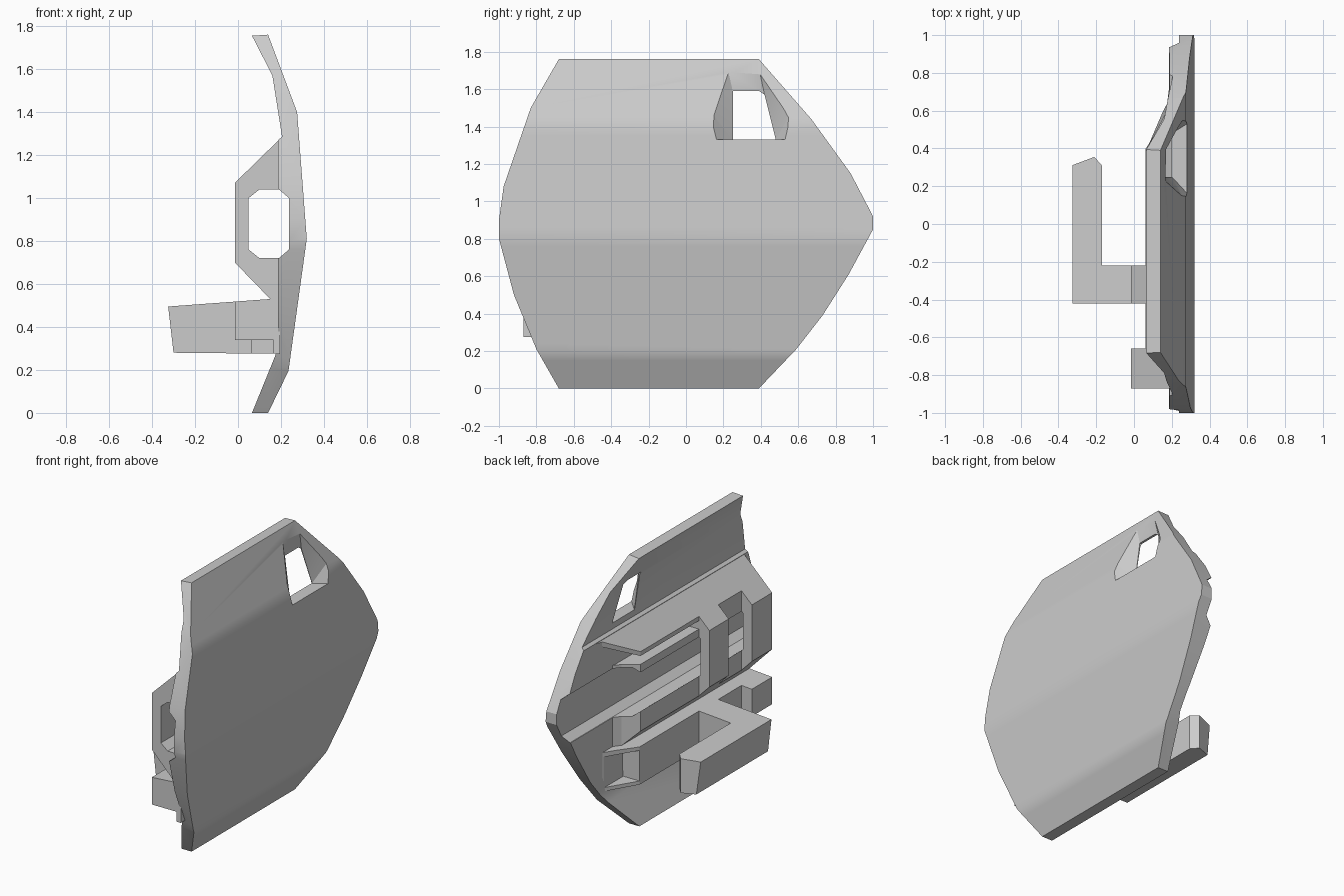
import bpy, bmesh
from mathutils import Vector

if "Cube" in bpy.data.objects:
    bpy.data.objects.remove(bpy.data.objects["Cube"])

grey = bpy.data.materials.new("plain grey")
grey.use_nodes = True
grey.diffuse_color = (0.6, 0.6, 0.6, 1)
grey.node_tree.nodes["Principled BSDF"].inputs["Base Color"].default_value = (0.6, 0.6, 0.6, 1)


def finish(name, bm):
    bmesh.ops.recalc_face_normals(bm, faces=bm.faces)
    me = bpy.data.meshes.new(name)
    bm.to_mesh(me)
    bm.free()
    me.materials.append(grey)
    ob = bpy.data.objects.new(name, me)
    bpy.context.collection.objects.link(ob)
    return ob


def prism(name, points, axis, lo, hi):
    """Extrude a 2D outline along one axis."""
    bm = bmesh.new()
    vs = []
    for a, b in points:
        co = [a, b]
        co.insert(axis, lo)
        vs.append(bm.verts.new(co))
    face = bm.faces.new(vs)
    ext = bmesh.ops.extrude_face_region(bm, geom=[face])
    shift = Vector((0, 0, 0))
    shift[axis] = hi - lo
    bmesh.ops.translate(bm, vec=shift, verts=[v for v in ext["geom"] if isinstance(v, bmesh.types.BMVert)])
    return finish(name, bm)


def box(name, x, y, z):
    return prism(name, [(x[0], y[0]), (x[1], y[0]), (x[1], y[1]), (x[0], y[1])], 2, *z)


def combine(ob, cutter, operation):
    mod = ob.modifiers.new("cut", "BOOLEAN")
    mod.operation, mod.object, mod.solver = operation, cutter, "EXACT"
    bpy.ops.object.select_all(action="DESELECT")
    bpy.context.view_layer.objects.active = ob
    ob.select_set(True)
    bpy.ops.object.modifier_apply(modifier=mod.name)
    bpy.data.objects.remove(cutter)


def soften(points, d=0.05):
    """Add a point either side of each inner corner, for a narrow smooth band."""
    out = [points[0]]
    for a, b, c in zip(points, points[1:], points[2:]):
        a, b, c = Vector(a), Vector(b), Vector(c)
        out += [b + (a - b).normalized() * d, b, b + (c - b).normalized() * d]
    return [tuple(p) for p in out] + [points[-1]]


# Curved panel: cross-section cut by the side outline
outer = soften([(.14, 0), (.235, .195), (.32, .81), (.275, 1.4), (.14, 1.76)])
inner = [(.065, 1.755), (.16, 1.57), (.205, 1.285), (.187, 1.27), (.185, .37), (.175, .27), (.065, 0)]
panel = prism("panel", outer + inner, 1, -1.1, 1.1)
outline = [(-.68, -.01), (-.68, 0), (-.80, .21), (-.92, .5), (-1, .8), (-1, .9), (-.975, 1.08),
           (-.83, 1.5), (-.68, 1.76), (.39, 1.76), (.67, 1.44), (.88, 1.15), (1, .92), (1, .85),
           (.87, .61), (.73, .39), (.59, .21), (.39, 0), (.39, -.01)]
combine(panel, prism("outline_cutter", outline, 0, -.5, .8), "INTERSECT")

# Long octagonal channel shared by the panel and the housing
channel = [(.05, .76), (.10, .72), (.19, .72), (.237, .76), (.237, 1), (.19, 1.04), (.10, 1.04), (.05, 1)]
combine(panel, prism("channel_cutter", channel, 1, -1.2, 1.2), "DIFFERENCE")

# Flared window in the upper back corner
hole = [(.25, 1.33), (.25, 1.59), (.39, 1.59), (.42, 1.57), (.48, 1.33)]
combine(panel, prism("window_cutter", hole, 0, 0, .5), "DIFFERENCE")
flare = [(.285, .145, 1.33), (.25, .13, 1.49), (.155, .22, 1.72), (.16, .39, 1.71),
         (.255, .56, 1.47), (.285, .54, 1.33)]
throat = [(.2, .25, 1.33), (.165, .25, 1.59), (.165, .39, 1.59), (.165, .42, 1.57), (.2, .48, 1.33)]
bm = bmesh.new()
for x, y, z in flare:
    bm.verts.new((x + .012, y, z))
for p in throat:
    bm.verts.new(p)
bmesh.ops.convex_hull(bm, input=bm.verts)
combine(panel, finish("flare_cutter", bm), "DIFFERENCE")

# Housing with two loops and tapering flanges
section = [(.20, 1.28), (-.015, 1.07), (-.015, .70), (.15, .53), (.20, .53)]
housing = prism("housing", section, 1, -.87, .8)
plan = [(.25, -.87), (-.015, -.87), (-.015, -.66), (.06, -.66), (.06, -.42), (-.015, -.42),
        (-.015, -.22), (.06, -.22), (.06, .385), (.18, .61), (.20, .78), (.25, .78)]
combine(housing, prism("plan_cutter", plan, 2, .4, 1.4), "INTERSECT")
combine(housing, prism("channel_cutter", channel, 1, -1.2, 1.2), "DIFFERENCE")
pocket = [(0, 1.06), (.183, 1.06), (.183, 1.23), (.06, 1.115), (0, 1.08)]
combine(housing, prism("pocket_cutter", pocket, 1, -.22, .9), "DIFFERENCE")
trim = [(-.1, .45), (.06, .385), (.152, .45), (.19, .5), (.19, .9), (-.1, .9)]
combine(housing, prism("trim_cutter", trim, 2, .4, 1.062), "DIFFERENCE")

# Lower shelf with the hooked arm
shelf_section = [(.195, .275), (.195, .53), (.15, .53), (-.325, .495), (-.30, .28)]
shelf = prism("shelf_and_hook", shelf_section, 1, -.9, .8)
shelf_plan = [(.25, -.87), (-.015, -.87), (-.015, -.66), (.06, -.66), (.06, -.42), (-.33, -.42),
              (-.33, .31), (-.21, .355), (-.17, .31), (-.17, -.22), (.06, -.22), (.06, .395),
              (.185, .6), (.25, .6)]
combine(shelf, prism("plan_cutter", shelf_plan, 2, .1, .7), "INTERSECT")
combine(shelf, box("underside_cutter", (-.1, .165), (-.95, -.6), (.2, .34)), "DIFFERENCE")
combine(shelf, box("end_cutter", (0, .182), (.395, .8), (.30, .50)), "DIFFERENCE")

# Smooth only the gentle bends of the panel
bpy.ops.object.select_all(action="DESELECT")
bpy.context.view_layer.objects.active = panel
panel.select_set(True)
bpy.ops.object.shade_smooth_by_angle(angle=0.38)
